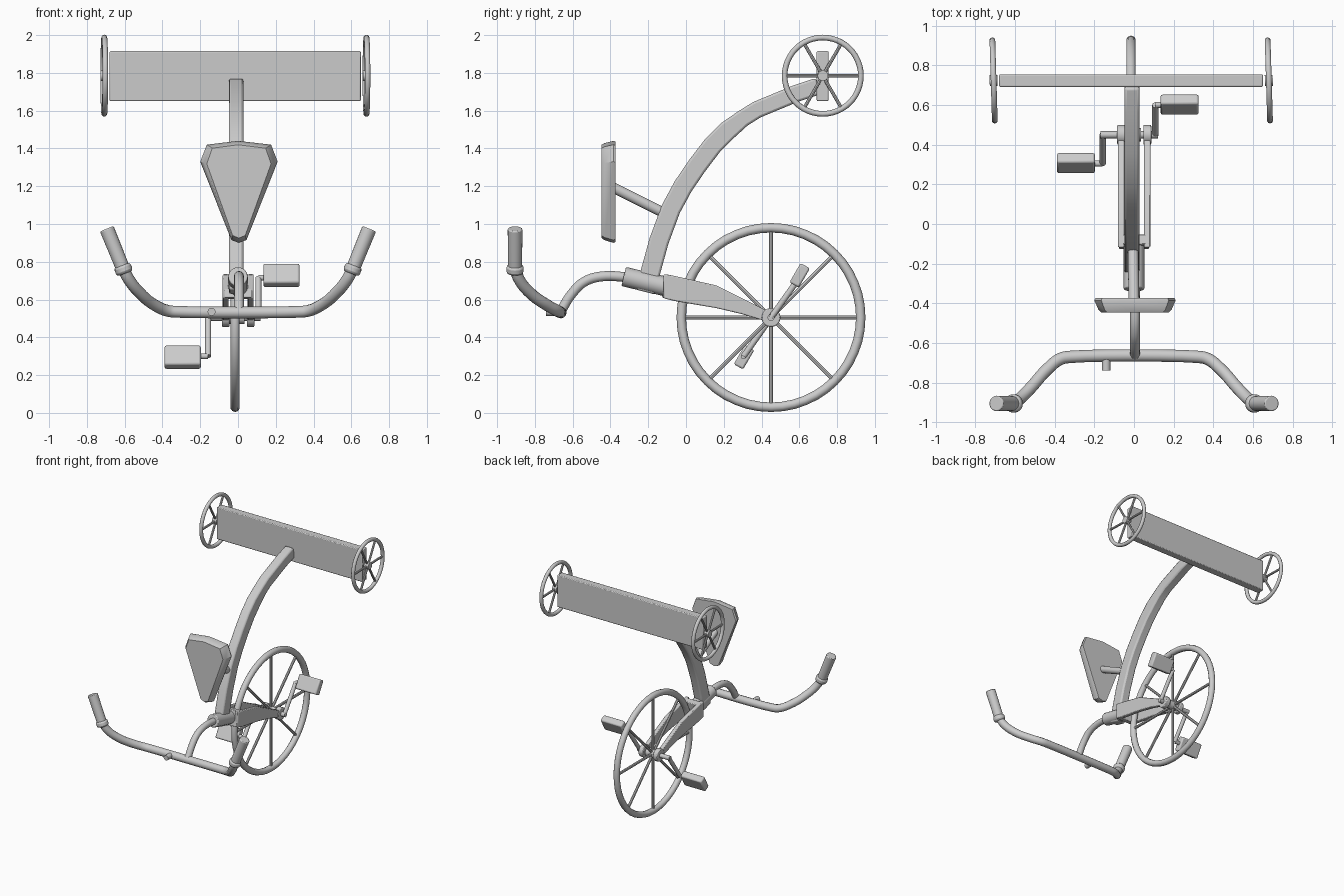
import bpy, bmesh, math
from mathutils import Vector, Matrix

if "Cube" in bpy.data.objects:
    bpy.data.objects.remove(bpy.data.objects["Cube"])


def finish(name, bm, smooth=True, bevel=0.0):
    bmesh.ops.recalc_face_normals(bm, faces=bm.faces)
    me = bpy.data.meshes.new(name)
    bm.to_mesh(me)
    bm.free()
    ob = bpy.data.objects.new(name, me)
    bpy.context.collection.objects.link(ob)
    if bevel:
        mod = ob.modifiers.new("bevel", 'BEVEL')
        mod.width, mod.segments = bevel, 2
    if smooth:
        bpy.ops.object.select_all(action='DESELECT')
        ob.select_set(True)
        bpy.context.view_layer.objects.active = ob
        bpy.ops.object.shade_smooth_by_angle(angle=math.radians(40))
    return ob


def add_rod(bm, a, b, r1, r2=None, sides=16):
    a, b = Vector(a), Vector(b)
    rot = (b - a).to_track_quat('Z', 'Y').to_matrix().to_4x4()
    bmesh.ops.create_cone(bm, cap_ends=True, segments=sides, radius1=r1,
                          radius2=r1 if r2 is None else r2, depth=(b - a).length,
                          matrix=Matrix.Translation((a + b) / 2) @ rot)


def rod(name, a, b, r1, r2=None, sides=16, bevel=0.0):
    bm = bmesh.new()
    add_rod(bm, a, b, r1, r2, sides)
    return finish(name, bm, bevel=bevel)


def tube(name, pts, r):
    """Round tube along a smooth path."""
    cu = bpy.data.curves.new(name, 'CURVE')
    cu.dimensions = '3D'
    cu.bevel_depth, cu.bevel_resolution, cu.use_fill_caps = r, 4, True
    cu.resolution_u = 6
    sp = cu.splines.new('BEZIER')
    sp.bezier_points.add(len(pts) - 1)
    for p, co in zip(sp.bezier_points, pts):
        p.co = co
        p.handle_left_type = p.handle_right_type = 'AUTO'
    ob = bpy.data.objects.new(name, cu)
    bpy.context.collection.objects.link(ob)
    return ob


def box(name, loc, size, rot_x=0.0, bevel=0.0):
    bm = bmesh.new()
    m = Matrix.Translation(loc) @ Matrix.Rotation(rot_x, 4, 'X') @ Matrix.Diagonal((*size, 1))
    bmesh.ops.create_cube(bm, size=1, matrix=m)
    return finish(name, bm, bevel=bevel)


def loft(name, rings, smooth=True, bevel=0.0):
    """Skin a list of equal-length rings and cap both ends."""
    bm = bmesh.new()
    vs = [[bm.verts.new(p) for p in ring] for ring in rings]
    n = len(vs[0])
    for r, s in zip(vs, vs[1:]):
        for i in range(n):
            bm.faces.new((r[i], r[(i + 1) % n], s[(i + 1) % n], s[i]))
    bm.faces.new(vs[0])
    bm.faces.new(vs[-1])
    return finish(name, bm, smooth, bevel)


def wheel(name, loc, radius, rim, spokes, spoke_r, hub_r, hub_w, start=0.0, yaw=0.0):
    """Rim, spokes and hub, with the axle along x."""
    bm = bmesh.new()
    n, k, R = 48, 10, radius - rim
    grid = []
    for i in range(n):
        a = 2 * math.pi * i / n
        grid.append([])
        for j in range(k):
            b = 2 * math.pi * j / k
            d = R + rim * math.cos(b)
            grid[i].append(bm.verts.new((rim * math.sin(b), d * math.cos(a), d * math.sin(a))))
    for i in range(n):
        for j in range(k):
            i2, j2 = (i + 1) % n, (j + 1) % k
            bm.faces.new((grid[i][j], grid[i2][j], grid[i2][j2], grid[i][j2]))
    for s in range(spokes):
        a = start + 2 * math.pi * s / spokes
        add_rod(bm, (0, 0, 0), (0, R * math.cos(a), R * math.sin(a)), spoke_r, sides=8)
    add_rod(bm, (-hub_w / 2, 0, 0), (hub_w / 2, 0, 0), hub_r)
    ob = finish(name, bm)
    ob.location = loc
    ob.rotation_euler.z = yaw
    return ob


# Wheels
HUB = (0.45, 0.505)
wheel("front_wheel", (-0.015, *HUB), 0.5, 0.025, 8, 0.011, 0.035, 0.1)
for side, x in (("left", -0.708), ("right", 0.68)):
    wheel(side + "_rear_wheel", (x, 0.724, 1.785), 0.217, 0.015, 6, 0.009, 0.028, 0.04, yaw=0.03)

# Rear platform
box("rear_platform", (-0.015, 0.723, 1.783), (1.33, 0.063, 0.264), bevel=0.006)

# Curved main frame, rectangular section swept along an arc
path = [(-0.215, 0.64), (-0.185, 0.757), (-0.143, 0.91), (-0.08, 1.08), (-0.015, 1.2), (0.06, 1.31),
        (0.14, 1.415), (0.22, 1.495), (0.3, 1.558), (0.375, 1.605), (0.58, 1.69), (0.70, 1.73)]
rings = []
for i, (y, z) in enumerate(path):
    p, q = path[max(i - 1, 0)], path[min(i + 1, len(path) - 1)]
    d = Vector((q[0] - p[0], q[1] - p[1])).normalized()
    n = Vector((-d.y, d.x)) * (0.052 if i < 8 else 0.045)
    rings.append([(-0.01 + sx * 0.038, y + s * n.x, z + s * n.y)
                  for sx, s in ((-1, -1), (1, -1), (1, 1), (-1, 1))])
loft("main_frame", rings, bevel=0.012)

# Seat: bevelled shield outline, narrower at the front
outline = [(-0.2, 1.33), (-0.165, 1.42), (0, 1.44), (0.175, 1.42), (0.21, 1.33),
           (0.045, 0.915), (0.005, 0.9), (-0.035, 0.915)]
seat = []
for y, f in ((-0.373, 0.97), (-0.385, 1.0), (-0.432, 0.9), (-0.447, 0.83)):
    seat.append([(0.005 + (x - 0.005) * f, y, 1.2 + (z - 1.2) * (0.5 + f / 2)) for x, z in outline])
loft("seat", seat)
rod("seat_post", (0, -0.39, 1.195), (-0.005, -0.12, 1.06), 0.027)

# Head tube, stem and handlebar
rod("head_tube", (0, -0.33, 0.722), (0, -0.09, 0.665), 0.052, bevel=0.006)
tube("stem", [(0.005, -0.665, 0.535), (0.005, -0.605, 0.63), (0.005, -0.54, 0.693),
              (0.005, -0.45, 0.722), (0.005, -0.3, 0.718)], 0.026)
half = [(0.32, -0.67, 0.535), (0.37, -0.68, 0.54), (0.44, -0.735, 0.57), (0.52, -0.825, 0.635),
        (0.58, -0.885, 0.71), (0.61, -0.905, 0.77)]
tube("handlebar", [(-x, y, z) for x, y, z in reversed(half)] + half, 0.031)
for side, s in (("left", -1), ("right", 1)):
    rod(side + "_grip", (s * 0.605, -0.905, 0.755), (s * 0.695, -0.905, 0.975), 0.037, 0.039, 20, 0.006)
    rod(side + "_grip_collar", (s * 0.598, -0.905, 0.738), (s * 0.615, -0.905, 0.782), 0.046, sides=20,
        bevel=0.014)
rod("handlebar_knob", (-0.14, -0.67, 0.535), (-0.14, -0.74, 0.535), 0.021)

# Fork: crown plus two tapered blades, (y, low z, high z)
profile = [(-0.118, 0.607, 0.735), (-0.06, 0.592, 0.725), (0.16, 0.555, 0.675),
           (0.3, 0.522, 0.605), (0.44, 0.48, 0.535)]
for side, x in (("left", -0.065), ("right", 0.067)):
    loft(side + "_fork_blade", [[(x - 0.016, y, a), (x + 0.016, y, a), (x + 0.016, y, b), (x - 0.016, y, b)]
                                for y, a, b in profile], bevel=0.006)
    rod(side + "_fork_end", (x - 0.02, *HUB), (x + 0.02, *HUB), 0.05, sides=24, bevel=0.006)
box("fork_crown", (0, -0.09, 0.667), (0.15, 0.05, 0.125), rot_x=-0.2, bevel=0.005)

# Cranks and pedals
rod("crank_axle", (-0.17, *HUB), (0.12, *HUB), 0.018)
for side, x, y, z, pedal_x in (("left", -0.158, 0.305, 0.30, -0.293), ("right", 0.108, 0.60, 0.715, 0.23)):
    rod(side + "_crank", (x, *HUB), (x, y, z), 0.016)
    rod(side + "_pedal_pin", (x, y, z), (pedal_x, y, z), 0.015)
    box(side + "_pedal", (pedal_x, y + 0.002, z + (0.013 if x > 0 else -0.005)), (0.192, 0.057, 0.118),
        rot_x=-math.radians(30), bevel=0.01)
